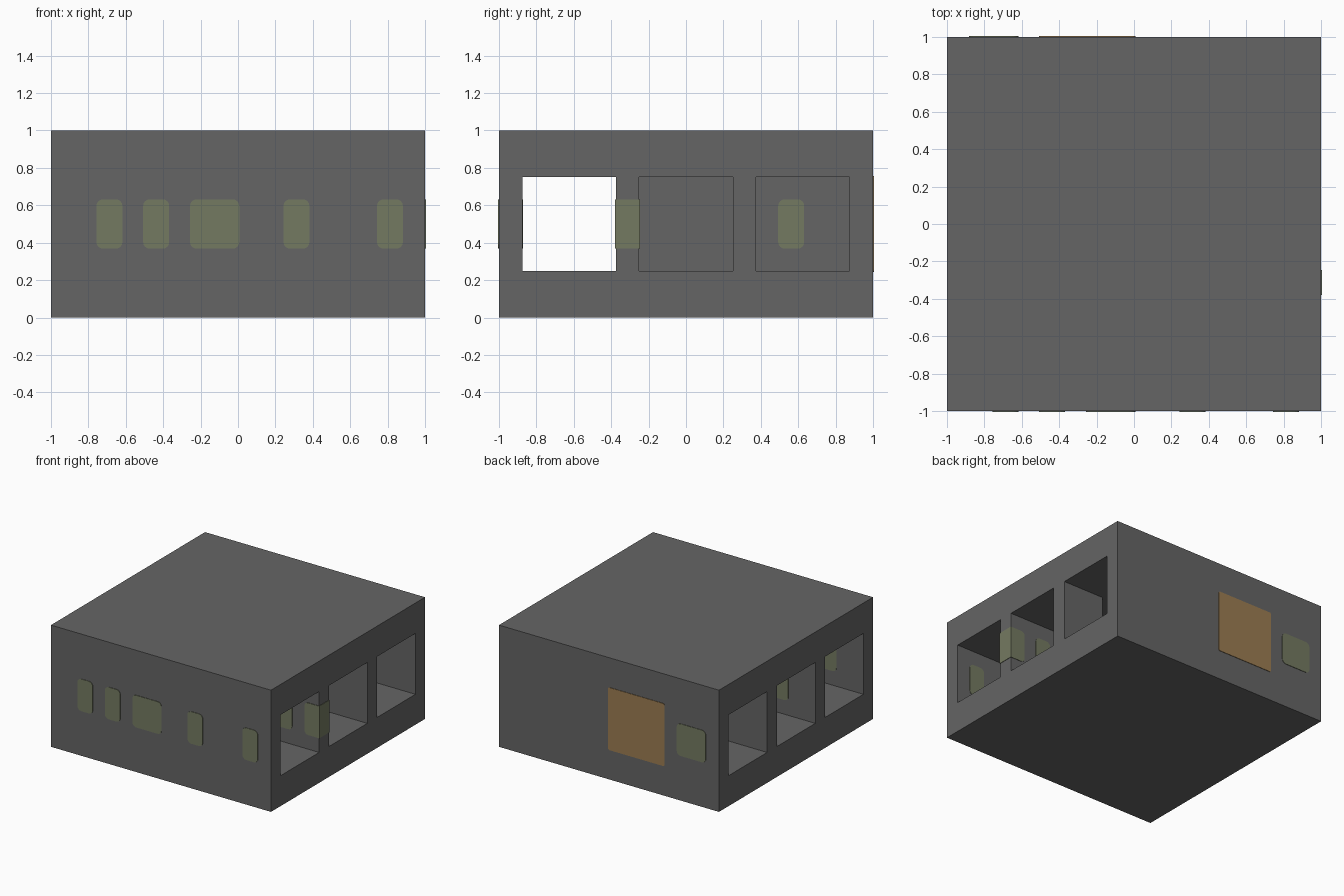
import bpy
import bmesh
from mathutils import Vector

default = bpy.data.objects.get("Cube")
if default:
    bpy.data.objects.remove(default, do_unlink=True)

U = 0.125      # one block, also the wall thickness
PROUD = 0.004  # how far panes stand out of a wall
GROW = 0.007   # how far panes overlap their frame


def material(name, rgb):
    mat = bpy.data.materials.new(name)
    mat.use_nodes = True
    color = (*rgb, 1)
    mat.diffuse_color = color
    mat.node_tree.nodes["Principled BSDF"].inputs["Base Color"].default_value = color
    return mat


GREY = material("concrete grey", (0.13, 0.13, 0.13))
GLASS = material("dull green glass", (0.175, 0.195, 0.12))
WOOD = material("door brown", (0.33, 0.205, 0.085))


def box(name, low, high, mat, axis=None, radius=0, square=None):
    """Box between two corners; edges along an axis can be rounded."""
    low, high = Vector(low), Vector(high)
    bm = bmesh.new()
    bmesh.ops.create_cube(bm, size=1)
    for v in bm.verts:
        v.co = (low + high) / 2 + v.co * (high - low)
    if radius:
        def rounded(e):
            a, b = (v.co for v in e.verts)
            return abs((a - b)[axis]) > 1e-4 and (square is None or a.x < square)
        bmesh.ops.bevel(bm, geom=[e for e in bm.edges if rounded(e)],
                        offset=radius, segments=4, profile=0.5, affect='EDGES')
    mesh = bpy.data.meshes.new(name)
    bm.to_mesh(mesh)
    bm.free()
    mesh.materials.append(mat)
    obj = bpy.data.objects.new(name, mesh)
    bpy.context.collection.objects.link(obj)
    return obj


def carve(target, low, high):
    """Cut a box-shaped space out of the target."""
    cutter = box("cutter", low, high, GREY)
    cutter.hide_render = True
    mod = target.modifiers.new("space", 'BOOLEAN')
    mod.operation, mod.solver, mod.object = 'DIFFERENCE', 'EXACT', cutter
    bpy.context.view_layer.objects.active = target
    bpy.ops.object.modifier_apply(modifier=mod.name)
    bpy.data.objects.remove(cutter, do_unlink=True)


def pane(name, axis, wall, start, width, mat=GLASS, z=(3, 5), radius=0.035, square=None):
    """Rounded panel through a wall; wall, start, width and z are in blocks."""
    side = 1 - axis
    low, high = Vector(), Vector()
    low[axis], high[axis] = wall * U - PROUD, (wall + 1) * U + PROUD
    low[side], high[side] = start * U - GROW, (start + width) * U + GROW
    low.z, high.z = z[0] * U - GROW, z[1] * U + GROW
    if square:
        high.x = square + PROUD
    return box(name, low, high, mat, axis, radius, 0.95 if square else None)


# Building block with open-ended rooms
building = box("building", (-1, -1, 0), (1, 1, 1), GREY)
FLOOR, CEILING = 2 * U, 6 * U
carve(building, (-2, -7 * U, FLOOR), (2, -3 * U, CEILING))
for y in (-2, 3):
    for x0, x1 in ((-2, 0), (U, 2)):
        carve(building, (x0, y * U, FLOOR), (x1, (y + 4) * U, CEILING))

# Passage between the middle and rear rooms
carve(building, (2 * U, U, FLOOR), (5 * U, 4 * U, CEILING))

# Front windows
for i, (start, width) in enumerate(((-6, 1), (-4, 1), (-2, 2), (2, 1), (6, 1))):
    pane(f"front_window_{i + 1}", 1, -8, start, width)

# Windows in the inner walls
pane("inner_window_right", 1, -3, 5, 1)
pane("inner_window_left", 1, -3, -6, 1)
pane("inner_window_end", 1, -3, 7, 1, square=1)
pane("partition_window", 0, 0, 4, 1)

# Back window and door
pane("back_window", 1, 7, -7, 2)
pane("back_door", 1, 7, -4, 4, WOOD, (2, 6), 0.015)
